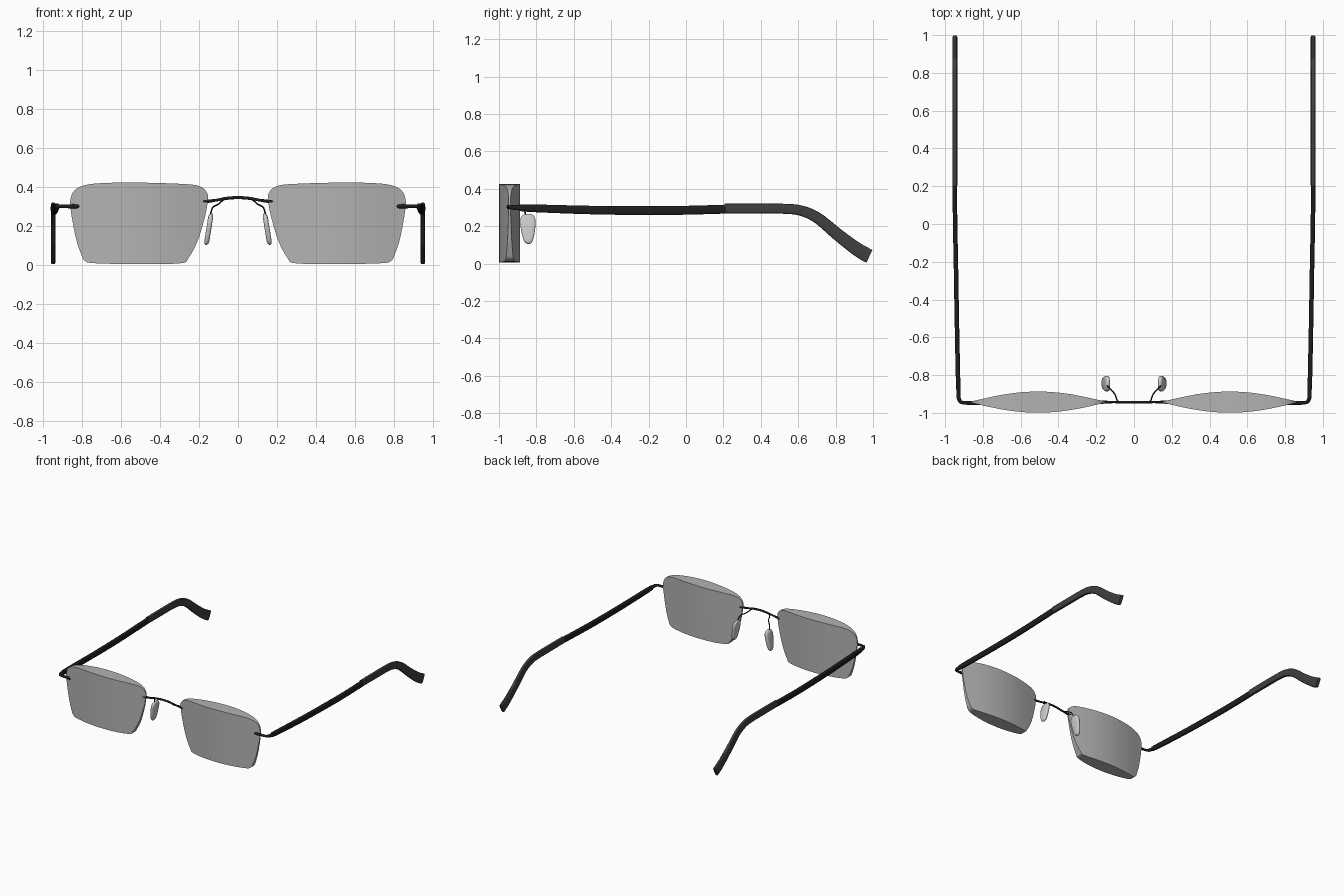
import bpy, bmesh, math
from mathutils import Vector

if "Cube" in bpy.data.objects:
    bpy.data.objects.remove(bpy.data.objects["Cube"])


def material(name, rgba):
    m = bpy.data.materials.new(name)
    m.diffuse_color = rgba
    m.use_nodes = True
    m.node_tree.nodes["Principled BSDF"].inputs["Base Color"].default_value = m.diffuse_color
    return m


BLACK = material("black_metal", (0.012, 0.012, 0.012, 1))
RUBBER = material("dark_rubber", (0.05, 0.05, 0.05, 1))
GLASS = material("grey_glass", (0.45, 0.45, 0.45, 0.6))
PAD = material("clear_pad", (0.6, 0.6, 0.6, 0.7))


def spline(pts, n, closed=False):
    """Catmull-Rom interpolation of tuples of any length."""
    out, k = [], len(pts)
    get = (lambda i: pts[i % k]) if closed else (lambda i: pts[max(0, min(k - 1, i))])
    for i in range(k if closed else k - 1):
        p = [get(i + d) for d in (-1, 0, 1, 2)]
        for s in range(n):
            t = s / n
            out.append(tuple(0.5 * (2 * b + (c - a) * t + (2 * a - 5 * b + 4 * c - d) * t * t
                       + (3 * b - a - 3 * c + d) * t ** 3) for a, b, c, d in zip(*p)))
    if not closed:
        out.append(tuple(pts[-1]))
    return out


def finish(bm, name, mat, side, angle=35):
    if side < 0:
        bmesh.ops.scale(bm, vec=(-1, 1, 1), verts=bm.verts)
    bmesh.ops.recalc_face_normals(bm, faces=bm.faces)
    me = bpy.data.meshes.new(name)
    bm.to_mesh(me)
    bm.free()
    ob = bpy.data.objects.new(name, me)
    bpy.context.collection.objects.link(ob)
    me.materials.append(mat)
    bpy.ops.object.select_all(action='DESELECT')
    ob.select_set(True)
    bpy.context.view_layer.objects.active = ob
    bpy.ops.object.shade_smooth_by_angle(angle=math.radians(angle))
    return ob


def sweep(name, pts, mat, side=1, n=6, power=1.0, sides=16):
    """Sweep a (super)ellipse along points (x, y, z, half_width, half_height)."""
    bm = bmesh.new()
    path = spline(pts, n)
    pos = [Vector(p[:3]) for p in path]
    rings = []
    for i, p in enumerate(path):
        t = (pos[min(i + 1, len(pos) - 1)] - pos[max(i - 1, 0)]).normalized()
        right = t.cross(Vector((0, 0, 1))).normalized()
        up = right.cross(t)
        ring = []
        for k in range(sides):
            a = 2 * math.pi * (k + 0.5) / sides
            c, s = math.cos(a), math.sin(a)
            c = math.copysign(abs(c) ** power, c) * p[3]
            s = math.copysign(abs(s) ** power, s) * p[4]
            ring.append(bm.verts.new(pos[i] + right * c + up * s))
        rings.append(ring)
    for a, b in zip(rings, rings[1:]):
        for k in range(sides):
            j = (k + 1) % sides
            bm.faces.new((a[k], a[j], b[j], b[k]))
    bm.faces.new(rings[0])
    bm.faces.new(rings[-1])
    return finish(bm, name, mat, side)


LENS = [(.155, .335), (.158, .37), (.19, .402), (.267, .416), (.51, .424), (.68, .422),
        (.78, .412), (.838, .385), (.86, .335), (.857, .275), (.832, .14), (.806, .06),
        (.785, .022), (.73, .01), (.51, .006), (.295, .01), (.255, .035), (.205, .13), (.167, .26)]


def lens(name, side):
    bm = bmesh.new()
    bm.faces.new([bm.verts.new((x, 0, z)) for x, z in spline(LENS, 4, True)])
    # slice into vertical strips, then bulge both sides around the z axis
    for i in range(1, 36):
        bmesh.ops.bisect_plane(bm, geom=bm.verts[:] + bm.edges[:] + bm.faces[:], dist=1e-5,
                               plane_co=(.155 + .705 * i / 36, 0, 0), plane_no=(1, 0, 0))
    front = set(bm.verts)
    bmesh.ops.extrude_face_region(bm, geom=bm.faces[:], use_keep_orig=True)
    for v in bm.verts:
        t = min(1, abs(v.co.x - .5075) / .3525)
        half = .005 + .051 * (1 - t * t) ** 1.2
        v.co.y = -.943 + (-half if v in front else half)
    finish(bm, name, GLASS, side)


PAD_OUTLINE = [(-.887, .225), (-.875, .257), (-.845, .266), (-.815, .257), (-.804, .225),
               (-.81, .16), (-.823, .115), (-.843, .105), (-.863, .115), (-.878, .16)]


def nose_pad(name, side):
    bm = bmesh.new()
    # layered outline with rounded rim, leaning outward toward the bottom
    outline = spline(PAD_OUTLINE, 4, True)
    rings = []
    for dx, s in ((-.013, .75), (-.010, .93), (-.004, 1), (.004, 1), (.010, .93), (.013, .75)):
        rings.append([bm.verts.new((.15 + dx + (.185 - (.185 + (z - .185) * s)) * .16,
                                    -.845 + (y + .845) * s, .185 + (z - .185) * s))
                      for y, z in outline])
    k = len(outline)
    for a, b in zip(rings, rings[1:]):
        for i in range(k):
            bm.faces.new((a[i], a[(i + 1) % k], b[(i + 1) % k], b[i]))
    bm.faces.new(rings[0])
    bm.faces.new(rings[-1])
    finish(bm, name, PAD, side, 50)


# bridge: thick stubs gripping the lenses, thin arch between
half = [(.197, -.943, .328, .004, .006), (.185, -.943, .328, .010, .011),
        (.15, -.943, .329, .008, .009), (.11, -.943, .334, .006, .007),
        (.06, -.943, .343, .007, .008)]
arch = [(-x, y, z, w, h) for x, y, z, w, h in half]
sweep("bridge", arch + [(0, -.943, .347, .007, .008)] + half[::-1], BLACK)

for side, tag in ((1, "right"), (-1, "left")):
    lens("lens_" + tag, side)
    nose_pad("nose_pad_" + tag, side)
    r = .004
    sweep("pad_arm_" + tag, [(.07, -.943, .338, r, r), (.088, -.935, .325, r, r),
                             (.102, -.90, .312, r, r), (.128, -.872, .298, r, r),
                             (.140, -.858, .265, r, r), (.145, -.850, .225, r, r)], BLACK, side)
    # end piece: pin through the lens, turning the corner into the hinge
    sweep("end_piece_" + tag, [(.805, -.947, .302, .004, .005), (.82, -.948, .302, .011, .012),
                               (.87, -.948, .302, .010, .010), (.905, -.946, .302, .009, .009),
                               (.922, -.937, .302, .010, .011), (.929, -.915, .300, .011, .014),
                               (.930, -.87, .298, .010, .014)], BLACK, side)
    # temple: long flattened bar
    sweep("temple_" + tag, [(.929, -.895, .299, .011, .018), (.932, -.8, .295, .012, .021),
                            (.938, -.5, .286, .012, .023), (.943, -.2, .283, .012, .024),
                            (.947, 0, .285, .012, .024), (.949, .215, .291, .012, .024)],
          BLACK, side, power=.6)
    # temple tip: sleeve bending down behind the ear
    sweep("temple_tip_" + tag, [(.948, .205, .294, .0125, .026), (.948, .40, .294, .0125, .027),
                                (.948, .52, .293, .0125, .027), (.948, .61, .284, .0125, .028),
                                (.948, .70, .246, .0125, .030), (.948, .81, .156, .0125, .033),
                                (.948, .90, .087, .0125, .036), (.948, .95, .055, .0125, .038),
                                (.948, .981, .039, .0125, .038)], RUBBER, side, power=.5)
